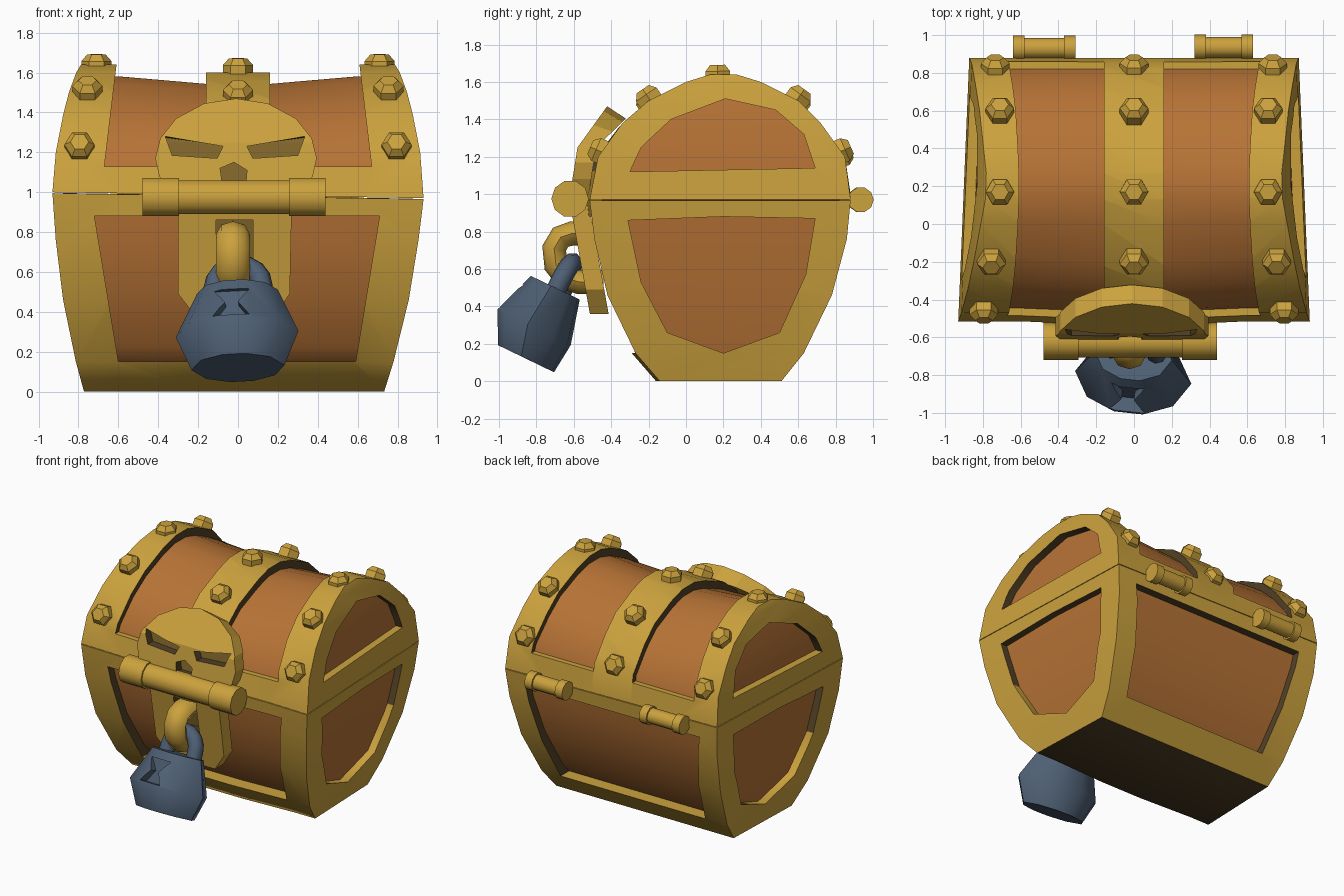
import bpy, bmesh
from math import cos, sin, pi, atan2, radians
from mathutils import Matrix

old = bpy.data.objects.get("Cube")
if old:
    bpy.data.objects.remove(old, do_unlink=True)


def material(name, rgb):
    m = bpy.data.materials.new(name)
    m.use_nodes = True
    m.diffuse_color = (*rgb, 1)
    m.node_tree.nodes["Principled BSDF"].inputs["Base Color"].default_value = (*rgb, 1)
    return m


GOLD = material("old gold", (0.6, 0.36, 0.047))
WOOD = material("red brown wood", (0.47, 0.17, 0.036))
STEEL = material("blue steel", (0.076, 0.114, 0.171))
DARK = material("dark brown", (0.085, 0.053, 0.019))
BRONZE = material("dull bronze", (0.22, 0.135, 0.025))
smooth = []


def add(name, bm, mat, rounded=False):
    bmesh.ops.recalc_face_normals(bm, faces=bm.faces)
    me = bpy.data.meshes.new(name)
    bm.to_mesh(me)
    bm.free()
    ob = bpy.data.objects.new(name, me)
    bpy.context.collection.objects.link(ob)
    me.materials.append(mat)
    if rounded:
        smooth.append(ob)
    return ob


def loft(rings):
    """Skin a list of equal rings and cap both ends."""
    bm = bmesh.new()
    vs = [[bm.verts.new(p) for p in r] for r in rings]
    n = len(vs[0])
    for a, b in zip(vs, vs[1:]):
        for i in range(n):
            j = (i + 1) % n
            bm.faces.new((a[i], a[j], b[j], b[i]))
    bm.faces.new(vs[0])
    bm.faces.new(vs[-1])
    return bm


def prism_y(pts, lo, hi):
    return loft([[(x, y, z) for x, z in pts] for y in (lo, hi)])


def prism_x(pts, lo, hi):
    return loft([[(x, y, z) for y, z in pts] for x in (lo, hi)])


def mirror(pts):
    return [(-x, z) for x, z in pts]


def evaluated(ob):
    bpy.context.view_layer.update()
    return bpy.data.meshes.new_from_object(ob.evaluated_get(bpy.context.evaluated_depsgraph_get()))


def carve(ob, cutters, wall, repaint=None):
    """Cut shapes out, colour the cut walls, and drop the helpers."""
    base = ob.data.materials[0]
    helpers = []
    for bm in cutters:
        c = add("cutter", bm, wall)
        c.hide_render = True
        mod = ob.modifiers.new("cut", 'BOOLEAN')
        mod.operation, mod.solver, mod.object = 'DIFFERENCE', 'EXACT', c
        mod.material_mode = 'TRANSFER'
        helpers.append(c)
    me = evaluated(ob)
    ob.modifiers.clear()
    ob.data = me
    used = [me.materials[p.material_index] for p in me.polygons]
    palette = [base] + [m for m in (DARK, BRONZE) if repaint]
    me.materials.clear()
    for m in palette:
        me.materials.append(m)
    for p, m in zip(me.polygons, used):
        m = repaint(p, m) if repaint else base
        p.material_index = palette.index(m)
    for c in helpers:
        bpy.data.objects.remove(c, do_unlink=True)


# Chest halves: rows of height, front, back, half width
BODY = [(0, -.14, .51, .765), (.15, -.27, .63, .805), (.46, -.42, .78, .87),
        (.76, -.49, .86, .91), (.98, -.515, .88, .93)]
LID = [(.985, -.515, .88, .93), (1.2, -.47, .85, .915), (1.38, -.34, .72, .885),
       (1.5, -.2, .6, .86), (1.6, 0, .4, .83), (1.64, .13, .27, .81)]


def chest_half(name, rows, mat, sx=1.0, sy=1.0, sz=1.0):
    rings = []
    for z, f, b, w in rows:
        z, f, b, w = 1 + (z - 1) * sz, .19 + (f - .19) * sy, .19 + (b - .19) * sy, w * sx
        rings.append([(-w, f, z), (w, f, z), (w, b, z), (-w, b, z)])
    bm = loft(rings)
    for x in (-.6, -.17, .17, .6):
        bmesh.ops.bisect_plane(bm, geom=bm.verts[:] + bm.edges[:] + bm.faces[:],
                               plane_co=(x, 0, 0), plane_no=(1, 0, 0))
    for v in bm.verts:
        # the lid sags and the front bulges in the middle; the back is narrower
        mid = max(0, min(1, (.6 - abs(v.co.x)) / .43))
        v.co.z -= .06 * mid * max(0, v.co.z - .985)
        v.co.x *= 1 - .045 * (v.co.y + .5)
        v.co.x -= .02 * max(0, .98 - v.co.z)
        if v.co.y < -.1:
            v.co.y -= .02 * mid
        if abs(v.co.z - .985) < .015:
            v.co.z -= .016 * v.co.x
    bmesh.ops.triangulate(bm, faces=bm.faces)
    return add(name, bm, mat, True)


def frame_colour(p, m):
    underside = p.normal.z < -.9 and p.center.z < .01
    return DARK if underside or (m == DARK and p.normal.z < .4) else GOLD


body = chest_half("body_frame", BODY, GOLD)
lid = chest_half("lid_frame", LID, GOLD)
chest_half("body_planks", BODY, WOOD, .945, .915, .91)
chest_half("lid_planks", LID, WOOD, .94, .945, .905)

# Panel openings
front_panel = [(-.72, .88), (.71, .88), (.59, .15), (-.6, .15)]
end_panel = [(-.31, .86), (.2, .88), (.69, .87), (.64, .57), (.5, .26), (.2, .15),
             (-.1, .26), (-.24, .53)]
lid_end = [(-.3, 1.12), (-.24, 1.25), (-.08, 1.4), (.21, 1.51), (.48, 1.45),
           (.63, 1.32), (.69, 1.14)]
lid_panel = [(.16, 1.13), (.67, 1.13), (.59, 1.8), (.16, 1.8)]
carve(body, [prism_y(front_panel, -2, 2), prism_x(end_panel, -2, 2)], DARK, frame_colour)
carve(lid, [prism_y(lid_panel, -2, 2), prism_y(mirror(lid_panel), -2, 2),
            prism_x(lid_end, -2, 2)], DARK, frame_colour)


# Rivets: faceted domes pointing away from the lid's axis
def rivet(x, y, z):
    rings = [[(r * cos(i * pi / 3), r * sin(i * pi / 3), h) for i in range(6)]
             for h, r in ((-.05, .076), (.022, .076), (.056, .046))]
    bm = loft(rings)
    tilt = atan2(y - .19, z - .95)
    bm.transform(Matrix.Translation((x, y, z)) @ Matrix.Rotation(-tilt, 4, 'X'))
    add("rivet", bm, GOLD)


for y, z, x in ((-.46, 1.23, .795), (-.2, 1.515, .755), (.17, 1.635, .71),
                (.6, 1.515, .71), (.83, 1.23, .735)):
    rivet(x, y, z)
    rivet(-x, y, z)
    if y > -.4:
        rivet(0, y, z - .02)


# Turned rods: clasp bar and back hinges
def rod(name, y, z, steps, sides=10):
    add(name, loft([[(x, y + r * cos(2 * pi * i / sides), z + r * sin(2 * pi * i / sides))
                     for i in range(sides)] for x, r in steps]), GOLD, True)


def capped(a, b, cap, r, thin):
    return [(a, r), (a + cap, r), (a + cap, thin), (b - cap, thin), (b - cap, r), (b, r)]


rod("clasp_bar", -.62, .975, capped(-.48, .44, .185, .1, .088))
rod("hinge_right", .93, .97, capped(-.64, -.31, .06, .068, .056))
rod("hinge_left", .935, .97, capped(.32, .63, .06, .068, .056))


# Plates that follow the front of the chest
def lean(ob, z0, low, high, front):
    bm = bmesh.new()
    bm.from_mesh(ob.data)
    bmesh.ops.bisect_plane(bm, geom=bm.verts[:] + bm.edges[:] + bm.faces[:],
                           plane_co=(0, 0, z0), plane_no=(0, 0, 1))
    for v in bm.verts:
        d = v.co.z - z0
        v.co.z -= max(0, d) * 3 * (v.co.y - front)
        v.co.y += d * (high if d > 0 else low)
    bm.to_mesh(ob.data)
    bm.free()


def recess_colour(p, m):
    if m != DARK:
        return GOLD
    return BRONZE if p.normal.y < -.9 else DARK


skull_half = [(.33, .98), (.385, 1.08), (.405, 1.17), (.38, 1.27), (.3, 1.37), (.16, 1.445)]
skull = add("skull_plate", prism_y(skull_half + [(0, 1.47)] + mirror(skull_half[::-1]),
                                   -.58, -.48), GOLD)
skull.data.transform(Matrix.Translation((-.01, 0, 0)))
eye = [(.345, 1.28), (.055, 1.23), (.085, 1.17), (.31, 1.185)]
nose = [(-.09, 1.12), (-.02, 1.15), (.045, 1.11), (.04, 1.05), (-.08, 1.05)]
left_eye = [(x - .01, z) for x, z in eye]
right_eye = [(x - .02, z) for x, z in mirror(eye)]
carve(skull, [prism_y(p, -.8, -.52) for p in (left_eye, right_eye, nose)], DARK, recess_colour)
lean(skull, 1.25, .16, .72, -.58)

hasp = add("hasp_plate", prism_y([(-.3, .95), (.27, .95), (.26, .49), (.17, .36),
                                  (-.2, .36), (-.3, .49)], -.62, -.52), GOLD)
carve(hasp, [prism_y([(-.11, .62), (.075, .62), (.075, .86), (-.11, .86)], -.8, -.54)],
      DARK, recess_colour)
lean(hasp, .95, -.18, 0, -.62)


# Bent tubes: staple and shackle
def tube(name, pts, r, mat, matrix):
    cu = bpy.data.curves.new(name, 'CURVE')
    cu.dimensions = '3D'
    cu.bevel_depth, cu.bevel_resolution, cu.use_fill_caps = r, 2, True
    sp = cu.splines.new('POLY')
    sp.points.add(len(pts) - 1)
    for p, co in zip(sp.points, pts):
        p.co = (*co, 1)
    tmp = bpy.data.objects.new("path", cu)
    bpy.context.collection.objects.link(tmp)
    me = evaluated(tmp)
    bpy.data.objects.remove(tmp, do_unlink=True)
    bm = bmesh.new()
    bm.from_mesh(me)
    bm.transform(matrix)
    add(name, bm, mat, True)


staple = [(-.5, .79), (-.61, .79), (-.67, .77), (-.705, .71), (-.695, .62),
          (-.64, .55), (-.57, .53), (-.44, .53)]
tube("staple", [(0, y, z) for y, z in staple], .065, GOLD,
     Matrix.Translation((-.025, 0, 0)) @ Matrix.Diagonal((1.3, 1, 1, 1)))

# Padlock, built upright, then turned and tilted
tilt = (Matrix.Translation((0, -.855, .12)) @ Matrix.Rotation(radians(-25.8), 4, 'X')
        @ Matrix.Rotation(radians(-7), 4, 'Z'))
quarter = [(1, 0), (.74, .68), (.25, 1)]
half = quarter + [(-a, b) for a, b in quarter[::-1]]
outline = half + [(a, -b) for a, b in half[1:-1][::-1]]
lock = add("lock_body", loft([[(w * a, c + d * b, h) for a, b in outline]
                              for h, c, d, w in ((0, 0, .16, .235), (.17, -.035, .21, .31),
                                                 (.41, -.025, .14, .205))]), STEEL, True)
keyhole = [(-.1, .35), (.08, .35), (.025, .265), (.085, .18), (-.1, .18), (-.04, .265)]
carve(lock, [prism_y(keyhole, -.5, -.16)], STEEL)
lock.data.transform(tilt)
arch = [(.12 * cos(i * pi / 8), 0, .45 + .12 * sin(i * pi / 8)) for i in range(9)]
tube("shackle", [(.12, 0, .36)] + arch + [(-.12, 0, .36)], .054, STEEL, tilt)

# Shading
bpy.ops.object.select_all(action='DESELECT')
for ob in smooth:
    ob.select_set(True)
bpy.context.view_layer.objects.active = smooth[0]
bpy.ops.object.shade_smooth_by_angle(angle=radians(50))
bpy.ops.object.select_all(action='DESELECT')
